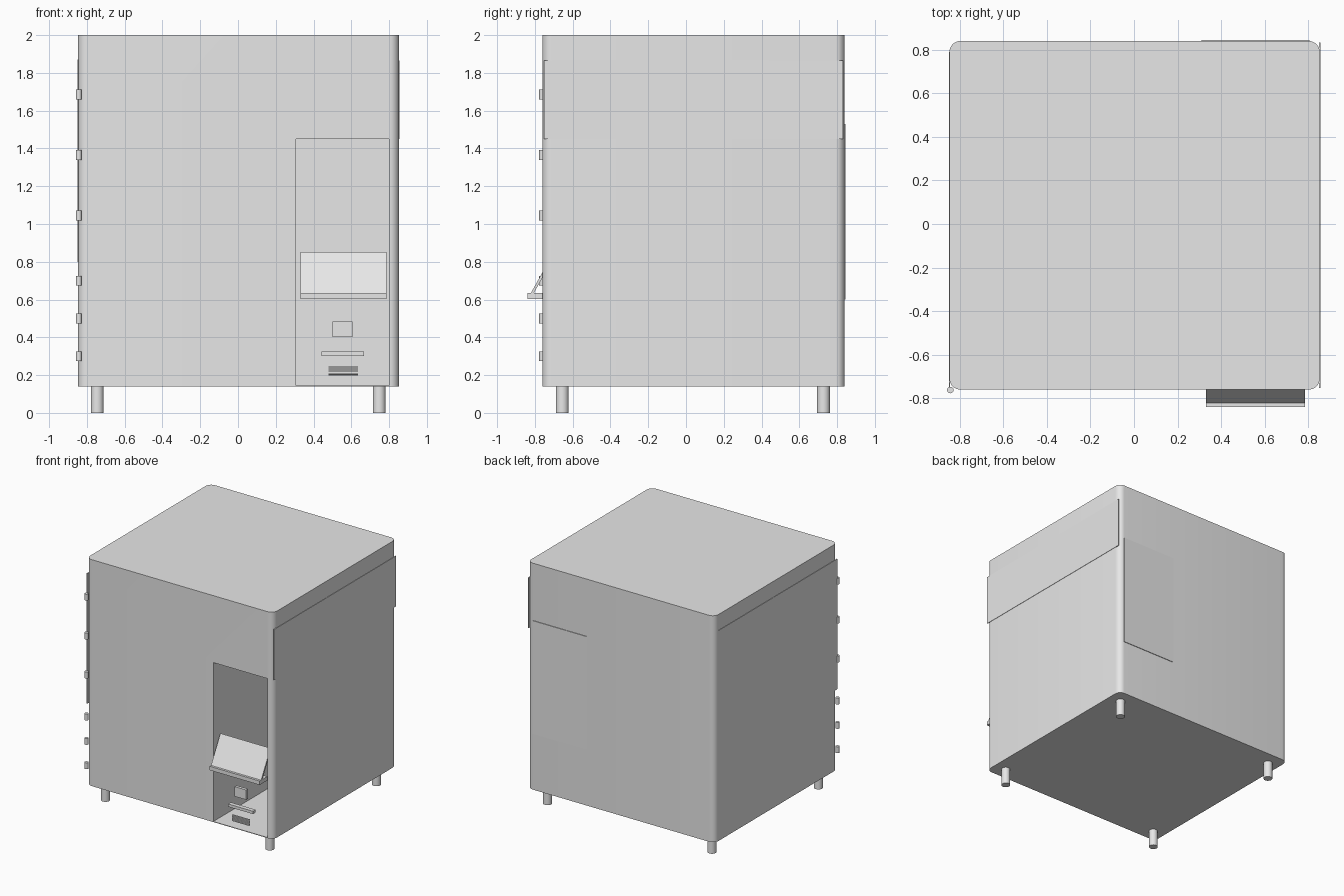
import bpy, bmesh, math

if "Cube" in bpy.data.objects:
    bpy.data.objects.remove(bpy.data.objects["Cube"])

grey = bpy.data.materials.new("light_grey")
grey.diffuse_color = (0.8, 0.8, 0.8, 1)
grey.use_nodes = True
grey.node_tree.nodes["Principled BSDF"].inputs["Base Color"].default_value = grey.diffuse_color


def finish(bm, name, smooth=False):
    bmesh.ops.recalc_face_normals(bm, faces=bm.faces[:])
    me = bpy.data.meshes.new(name)
    bm.to_mesh(me)
    bm.free()
    ob = bpy.data.objects.new(name, me)
    bpy.context.collection.objects.link(ob)
    me.materials.append(grey)
    if smooth:
        bpy.ops.object.select_all(action='DESELECT')
        ob.select_set(True)
        bpy.context.view_layer.objects.active = ob
        bpy.ops.object.shade_smooth_by_angle(angle=math.radians(35))
    return ob


def box(name, x0, x1, y0, y1, z0, z1):
    bm = bmesh.new()
    bmesh.ops.create_cube(bm, size=1)
    for v in bm.verts:
        v.co = (x0 + (v.co.x + .5) * (x1 - x0),
                y0 + (v.co.y + .5) * (y1 - y0),
                z0 + (v.co.z + .5) * (z1 - z0))
    return finish(bm, name)


def prism(name, pts, offset, smooth=False):
    bm = bmesh.new()
    f = bm.faces.new([bm.verts.new(p) for p in pts])
    r = bmesh.ops.extrude_face_region(bm, geom=[f])
    bmesh.ops.translate(bm, vec=offset,
                        verts=[g for g in r['geom'] if isinstance(g, bmesh.types.BMVert)])
    return finish(bm, name, smooth)


def cylinder(name, x, y, z0, z1, r, n=24):
    pts = [(x + r * math.cos(2 * math.pi * i / n),
            y + r * math.sin(2 * math.pi * i / n), z0) for i in range(n)]
    return prism(name, pts, (0, 0, z1 - z0), True)


# cabinet: footprint with rounded corners
X0, X1, Y0, Y1, R = -0.847, 0.852, -0.76, 0.84, 0.05
foot = []
for k, (cx, cy) in enumerate([(X1 - R, Y1 - R), (X0 + R, Y1 - R),
                              (X0 + R, Y0 + R), (X1 - R, Y0 + R)]):
    for i in range(9):
        a = math.pi / 2 * (k + i / 8)
        foot.append((cx + R * math.cos(a), cy + R * math.sin(a), 0.14))
cabinet = prism("cabinet", foot, (0, 0, 1.86), True)

# deep front niche cut out of the cabinet
cutter = box("niche_cutter", 0.308, 0.80, -1.0, 0.80, 0.145, 1.45)
cutter.hide_render = True
cutter.hide_viewport = True
cutter.display_type = 'WIRE'
cut = cabinet.modifiers.new("niche", 'BOOLEAN')
cut.operation = 'DIFFERENCE'
cut.solver = 'EXACT'
cut.object = cutter

# feet
for x in (-0.745, 0.748):
    for y in (-0.655, 0.728):
        cylinder("foot", x, y, 0, 0.145, 0.034)

# door hinges on the front left corner
for z in (1.685, 1.365, 1.045, 0.70, 0.50, 0.30):
    cylinder("hinge", -0.843, -0.762, z - 0.026, z + 0.026, 0.015, 16)

# thin sign plates on both sides and the back
box("right_sign", 0.849, 0.855, -0.752, 0.832, 1.45, 1.865)
box("left_sign", -0.850, -0.845, -0.75, 0.79, 0.80, 1.87)
box("back_sign", 0.31, 0.805, 0.838, 0.845, 0.60, 1.53)

# delivery tray and its slanted flap
box("tray", 0.33, 0.785, -0.84, -0.74, 0.603, 0.635)
flap = [(-0.835, 0.61), (-0.70, 0.852), (-0.688, 0.845), (-0.822, 0.605)]
prism("flap", [(0.33, y, z) for y, z in flap], (0.455, 0, 0))

# control panel pieces in the niche mouth
box("button_box", 0.50, 0.607, -0.76, -0.735, 0.403, 0.483)
box("coin_ledge", 0.443, 0.668, -0.76, -0.725, 0.302, 0.325)
for i in range(8):
    z = 0.195 + i * 0.0068
    box("vent_slat", 0.478, 0.634, -0.76, -0.75, z, z + 0.0035)
